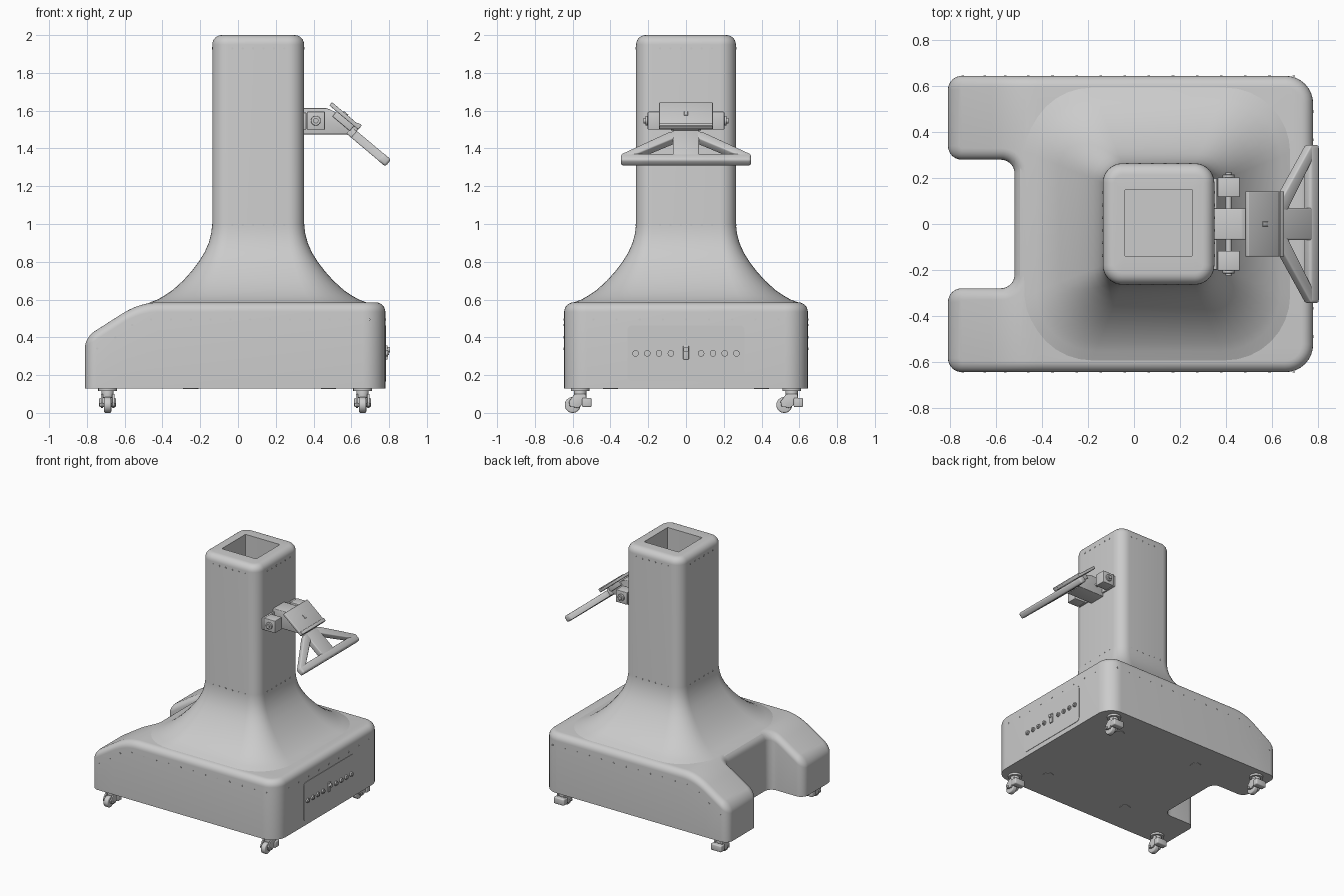
import bpy, bmesh
from math import radians, sin, cos, pi
from mathutils import Matrix, Vector

cube = bpy.data.objects.get("Cube")
if cube:
    bpy.data.objects.remove(cube)

GREY = (0.6, 0.6, 0.6, 1)
mat = bpy.data.materials.new("light_grey")
mat.use_nodes = True
mat.diffuse_color = GREY
mat.node_tree.nodes["Principled BSDF"].inputs["Base Color"].default_value = GREY
made = []


def finish(name, bm, matrix=Matrix()):
    bmesh.ops.recalc_face_normals(bm, faces=bm.faces)
    bm.transform(matrix)
    mesh = bpy.data.meshes.new(name)
    bm.to_mesh(mesh)
    bm.free()
    mesh.materials.append(mat)
    ob = bpy.data.objects.new(name, mesh)
    bpy.context.scene.collection.objects.link(ob)
    made.append(ob)
    return ob


def bevel(bm, edges, size, segments=3):
    bmesh.ops.bevel(bm, geom=edges, offset=size, offset_type='OFFSET', segments=segments,
                    profile=0.5, affect='EDGES', clamp_overlap=True)


def fillet(corners, steps=8):
    """Round the square corners of an outline given as (x, y, radius)."""
    out = []
    for i, (x, y, r) in enumerate(corners):
        p = Vector((x, y))
        a = (Vector(corners[i - 1][:2]) - p).normalized()
        b = (Vector(corners[(i + 1) % len(corners)][:2]) - p).normalized()
        for k in range(steps + 1):
            t = k / steps * pi / 2
            out.append(p + r * (a * (1 - sin(t)) + b * (1 - cos(t))))
    return out


def rounded_rect(cx, cy, hx, hy, r):
    return fillet([(cx + sx * hx, cy + sy * hy, r)
                   for sx, sy in ((-1, -1), (1, -1), (1, 1), (-1, 1))])


def prism_mesh(points, z0, z1):
    bm = bmesh.new()
    low = [bm.verts.new((x, y, z0)) for x, y in points]
    high = [bm.verts.new((x, y, z1)) for x, y in points]
    bm.faces.new(low)
    bm.faces.new(high)
    for i in range(len(low)):
        bm.faces.new((low[i - 1], low[i], high[i], high[i - 1]))
    return bm


def prism(name, points, z0, z1, size=0.0, matrix=Matrix()):
    bm = prism_mesh(points, z0, z1)
    if size:
        bevel(bm, bm.edges[:], size)
    return finish(name, bm, matrix)


def box(name, center, size, edge=0.004, matrix=Matrix()):
    hx, hy, hz = (s / 2 for s in size)
    return prism(name, [(-hx, -hy), (hx, -hy), (hx, hy), (-hx, hy)], -hz, hz, edge,
                 matrix @ Matrix.Translation(center))


def cylinders(name, items, radius, depth, sides=24, edge=0.0):
    """Cylinders centred on each (position, axis) pair, joined into one object."""
    bm = bmesh.new()
    for pos, axis in items:
        m = Matrix.Translation(pos) @ Vector(axis).to_track_quat('Z', 'Y').to_matrix().to_4x4()
        bmesh.ops.create_cone(bm, cap_ends=True, segments=sides, radius1=radius,
                              radius2=radius, depth=depth, matrix=m)
    if edge:
        bevel(bm, [e for e in bm.edges if e.calc_face_angle(0) > 1], edge)
    return finish(name, bm)


# Base: notched outline, rounded top rim, legs sloping down
FLOOR, DECK, HALF, LEFT, RIGHT = 0.13, 0.585, 0.645, -0.81, 0.78
outline = fillet([(RIGHT, -HALF, 0.12), (RIGHT, HALF, 0.12), (LEFT, HALF, 0.06),
                  (LEFT, 0.28, 0.06), (-0.52, 0.28, 0.06), (-0.52, -0.28, 0.06),
                  (LEFT, -0.28, 0.06), (LEFT, -HALF, 0.06)])
bm = prism_mesh(outline, FLOOR, DECK)
bmesh.ops.recalc_face_normals(bm, faces=bm.faces)
bevel(bm, [e for e in bm.edges if all(v.co.z > 0.5 for v in e.verts)], 0.05, 6)
for i in range(9):
    bmesh.ops.bisect_plane(bm, geom=bm.verts[:] + bm.edges[:] + bm.faces[:],
                           plane_co=(-0.62 + i * 0.025, 0, 0), plane_no=(1, 0, 0))


def drop(x):
    t = -0.52 - x
    if t < -0.1:
        return 0
    return 0.64 * (t if t > 0.1 else (t + 0.1) ** 2 / 0.4)


for v in bm.verts:
    if v.co.z > 0.3:
        v.co.z -= drop(v.co.x)
finish("base_body", bm)

# Column: flared foot, straight shaft, rounded top, open rectangular well
CX, HX, HY = 0.107, 0.243, 0.264
flare = [(0.57, 0.36), (0.585, 0.33), (0.6, 0.29), (0.62, 0.255), (0.65, 0.21), (0.7, 0.155),
         (0.75, 0.11), (0.8, 0.072), (0.85, 0.041), (0.9, 0.019), (0.95, 0.006), (1.0, 0)]
top = [(1.95 + 0.05 * sin(k * pi / 12), 0.05 * (cos(k * pi / 12) - 1)) for k in range(7)]
rings = [(rounded_rect(CX, 0, HX + o, HY + o, 0.085 + 0.6 * max(o, 0) + min(o, 0)), z)
         for z, o in flare + top]
well = rounded_rect(CX, 0.005, 0.148, 0.145, 0.006)
rings += [(well, 2.0), (well, 0.62)]
bm = bmesh.new()
loops = [[bm.verts.new((x, y, z)) for x, y in pts] for pts, z in rings]
for a, b in zip(loops, loops[1:]):
    for i in range(len(a)):
        bm.faces.new((a[i - 1], a[i], b[i], b[i - 1]))
bm.faces.new(loops[0])
bm.faces.new(loops[-1])
finish("column", bm)

# Fastener heads around column and base
heads = []
for z in (0.995, 1.93):
    for k in range(6):
        s = -0.137 + k * 0.055
        for side in (-1, 1):
            heads.append(((CX + s, side * HY, z), (0, 1, 0)))
            heads.append(((CX + side * HX, s, z), (1, 0, 0)))
for side in (-1, 1):
    for k in range(12):
        heads.append(((-0.46 + k * 0.105, side * HALF, 0.495), (0, 1, 0)))
    for x, z in ((-0.56, 0.465), (-0.65, 0.4), (-0.745, 0.34)):
        heads.append(((x, side * HALF, z), (0, 1, 0)))
for k in range(9):
    heads.append(((RIGHT, -0.49 + k * 0.1225, 0.495), (1, 0, 0)))
cylinders("fastener_heads", heads, 0.006, 0.005, 10)

# Connector panel on the +x end
face_x = Matrix(((0, 0, 1, RIGHT), (1, 0, 0, 0), (0, 1, 0, 0), (0, 0, 0, 1)))
prism("connector_panel", rounded_rect(0, 0.315, 0.31, 0.148, 0.025), -0.004, 0.003, 0, face_x)
ys = [s * y for s in (-1, 1) for y in (0.08, 0.143, 0.205, 0.267)]
cylinders("connector_sockets", [((0.787, y, 0.315), (1, 0, 0)) for y in ys], 0.017, 0.014)
cylinders("connector_pins", [((0.792, y, 0.315), (1, 0, 0)) for y in ys], 0.009, 0.016, 12)
box("switch_plate", (0.786, 0, 0.32), (0.012, 0.03, 0.075))
cylinders("switch_knob", [((0.793, 0, 0.335), (1, 0, 0))], 0.014, 0.025)

# Handle bracket
side_on = Matrix.Rotation(pi / 2, 4, 'X')
prism("handle_bracket", [(0.34, 1.475), (0.585, 1.475), (0.64, 1.5), (0.575, 1.56),
                         (0.49, 1.605), (0.47, 1.613), (0.34, 1.613)],
      -0.068, 0.068, 0.005, side_on)
box("bracket_back_plate", (0.352, 0, 1.545), (0.02, 0.4, 0.09))
cylinders("pivot_shaft", [((0.412, 0, 1.547), (0, 1, 0))], 0.014, 0.45)
for side, label in ((1, "left"), (-1, "right")):
    box(label + "_clamp", (0.412, side * 0.16, 1.547), (0.096, 0.085, 0.095))
    cylinders(label + "_pivot_knob", [((0.412, side * 0.208, 1.547), (0, 1, 0))],
              0.026, 0.015, 24, 0.003)

# Tilted control screen
tilt = Matrix.Translation((0.567, 0, 1.572)) @ Matrix.Rotation(radians(40), 4, 'Y')
box("control_screen", (0, 0, 0), (0.2, 0.285, 0.022), 0.005, tilt)
box("screen_lip", (0.088, 0, 0.012), (0.024, 0.285, 0.012), 0.003, tilt)
box("screen_support", (0.01, 0, -0.025), (0.12, 0.16, 0.04), 0.004, tilt)
box("screen_button", (-0.005, 0, 0.012), (0.03, 0.02, 0.008), 0.002, tilt)

# Push handle: stem, grip bar and two diagonal struts
slope = Matrix.Translation((0.61, 0, 1.478)) @ Matrix.Rotation(radians(40), 4, 'Y')
box("handle_stem", (0.1, 0, 0), (0.26, 0.14, 0.046), 0.008, slope)
box("handle_grip", (0.214, 0, 0), (0.056, 0.69, 0.048), 0.014, slope)
for side, label in ((1, "left"), (-1, "right")):
    prism(label + "_handle_strut",
          [(0.0, side * 0.05), (0.01, side * 0.09), (0.192, side * 0.343),
           (0.23, side * 0.34), (0.215, side * 0.3), (0.06, side * 0.06)],
          -0.023, 0.023, 0.007, slope)

# Underside access covers
cylinders("underside_covers", [((x, y, FLOOR), (0, 0, 1))
                               for x in (0.48, -0.25) for y in (-0.4, 0.4)], 0.04, 0.006)

# Casters: swivel plate, housing, twin cheeks, wheel and brake foot
for cx, end in ((-0.69, "back"), (0.66, "front")):
    for cy, side in ((-0.56, "right"), (0.56, "left")):
        n = f"{end}_{side}_caster_"
        sign = -1
        wy = cy + sign * 0.04
        cylinders(n + "plate", [((cx, cy, 0.123), (0, 0, 1))], 0.05, 0.016)
        cylinders(n + "swivel", [((cx, cy, 0.1), (0, 0, 1))], 0.032, 0.04, 24, 0.004)
        for s in (-1, 1):
            prism(n + ("inner_cheek" if s < 0 else "outer_cheek"),
                  [(wy - 0.015, 0.035), (wy + 0.03, 0.025), (cy + 0.035, 0.065),
                   (cy + 0.03, 0.1), (cy - 0.03, 0.1), (wy - 0.02, 0.06)],
                  cx + s * 0.03 - 0.006, cx + s * 0.03 + 0.006, 0.003,
                  Matrix(((0, 0, 1, 0), (1, 0, 0, 0), (0, 1, 0, 0), (0, 0, 0, 1))))
        cylinders(n + "wheel", [((cx, wy, 0.042), (1, 0, 0))], 0.042, 0.038, 32, 0.008)
        cylinders(n + "axle", [((cx, wy, 0.042), (1, 0, 0))], 0.01, 0.085, 16)
        box(n + "brake_foot", (cx, cy + 0.035, 0.055), (0.09, 0.05, 0.05), 0.008)

# Smooth shading with sharp edges kept
bpy.ops.object.select_all(action='DESELECT')
for ob in made:
    ob.select_set(True)
bpy.context.view_layer.objects.active = made[0]
bpy.ops.object.shade_smooth_by_angle(angle=radians(35))
